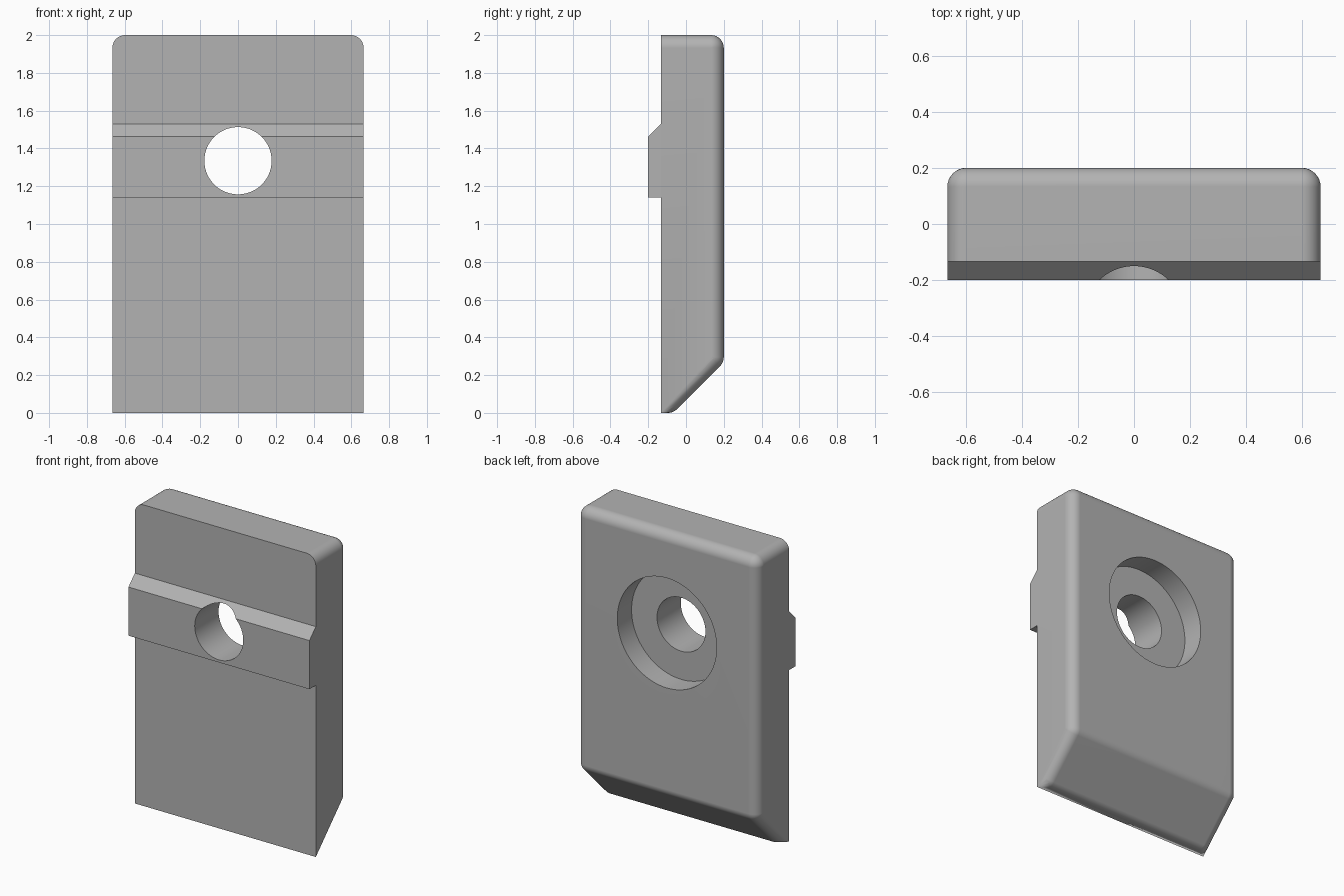
import bpy, bmesh
from math import sin, cos, pi, radians
from mathutils import Vector

if "Cube" in bpy.data.objects:
    bpy.data.objects.remove(bpy.data.objects["Cube"], do_unlink=True)

HALF_W, FRONT, BACK, TOP = 0.665, -0.133, 0.2, 2.0
R = 0.067                      # edge rounding
HOLE_Z = 1.335

grey = bpy.data.materials.new("plain grey")
grey.use_nodes = True
colour = (0.45, 0.45, 0.45, 1)
grey.diffuse_color = colour
grey.node_tree.nodes["Principled BSDF"].inputs["Base Color"].default_value = colour


def make_object(name, bm):
    bmesh.ops.recalc_face_normals(bm, faces=bm.faces)
    mesh = bpy.data.meshes.new(name)
    bm.to_mesh(mesh)
    bm.free()
    mesh.materials.append(grey)
    obj = bpy.data.objects.new(name, mesh)
    bpy.context.collection.objects.link(obj)
    return obj


def ball_points(centre, steps=8):
    """Points of a ball with its poles along x."""
    for i in range(steps * 2 + 1):
        lat = -pi / 2 + i * pi / (steps * 2)
        for j in range(steps * 4):
            lon = j * pi / (steps * 2)
            yield centre + R * Vector((sin(lat), cos(lat) * cos(lon), cos(lat) * sin(lon)))


def cylinder(name, radius, y0, y1):
    bm = bmesh.new()
    ring = [bm.verts.new((radius * cos(a), y0, HOLE_Z + radius * sin(a)))
            for a in (2 * pi * i / 96 for i in range(96))]
    face = bm.faces.new(ring)
    out = bmesh.ops.extrude_face_region(bm, geom=[face])
    verts = [v for v in out["geom"] if isinstance(v, bmesh.types.BMVert)]
    bmesh.ops.translate(bm, verts=verts, vec=(0, y1 - y0, 0))
    obj = make_object(name, bm)
    obj.hide_render = True
    return obj


def finish(obj, cutters):
    bpy.ops.object.select_all(action="DESELECT")
    obj.select_set(True)
    bpy.context.view_layer.objects.active = obj
    for cutter in cutters:
        mod = obj.modifiers.new("cut", "BOOLEAN")
        mod.operation, mod.solver, mod.object = "DIFFERENCE", "EXACT", cutter
        bpy.ops.object.modifier_apply(modifier=mod.name)
    bpy.ops.object.shade_smooth_by_angle(angle=radians(30))
    normals = obj.modifiers.new("flat panels", "WEIGHTED_NORMAL")
    normals.keep_sharp = True


# Plate: hull around rounded corners, with a sloped lower back and a square front
bm = bmesh.new()
ball_centres = [(FRONT, TOP - R), (BACK - R, TOP - R), (BACK - R, 0.295), (-0.095, R)]
for side in (-1, 1):
    for y, z in ball_centres:
        for p in ball_points(Vector((side * (HALF_W - R), y, z))):
            if p.y > FRONT - 0.0001:
                bm.verts.new(p)
    bm.verts.new((side * HALF_W, FRONT, 0))
bmesh.ops.remove_doubles(bm, verts=bm.verts, dist=0.0001)
hull = bmesh.ops.convex_hull(bm, input=bm.verts)
loose = {g for g in hull["geom_interior"] + hull["geom_unused"]
         if isinstance(g, bmesh.types.BMVert)}
bmesh.ops.delete(bm, geom=list(loose), context="VERTS")
bmesh.ops.dissolve_limit(bm, angle_limit=radians(0.5), verts=bm.verts, edges=bm.edges)
plate = make_object("plate", bm)

# Locating rib: full width strip with a sloped upper edge
bm = bmesh.new()
profile = [(FRONT, 1.14), (-0.2, 1.14), (-0.2, 1.463), (FRONT, 1.53)]
face = bm.faces.new([bm.verts.new((-HALF_W, y, z)) for y, z in profile])
out = bmesh.ops.extrude_face_region(bm, geom=[face])
verts = [v for v in out["geom"] if isinstance(v, bmesh.types.BMVert)]
bmesh.ops.translate(bm, verts=verts, vec=(2 * HALF_W, 0, 0))
rib = make_object("locating_rib", bm)

# Bolt hole through both parts, with a wide recess in the back
hole = cylinder("bolt_hole_cutter", 0.178, -0.4, 0.4)
recess = cylinder("recess_cutter", 0.365, BACK - 0.15, 0.4)
finish(plate, [hole, recess])
finish(rib, [hole])
for cutter in (hole, recess):
    bpy.data.objects.remove(cutter, do_unlink=True)
